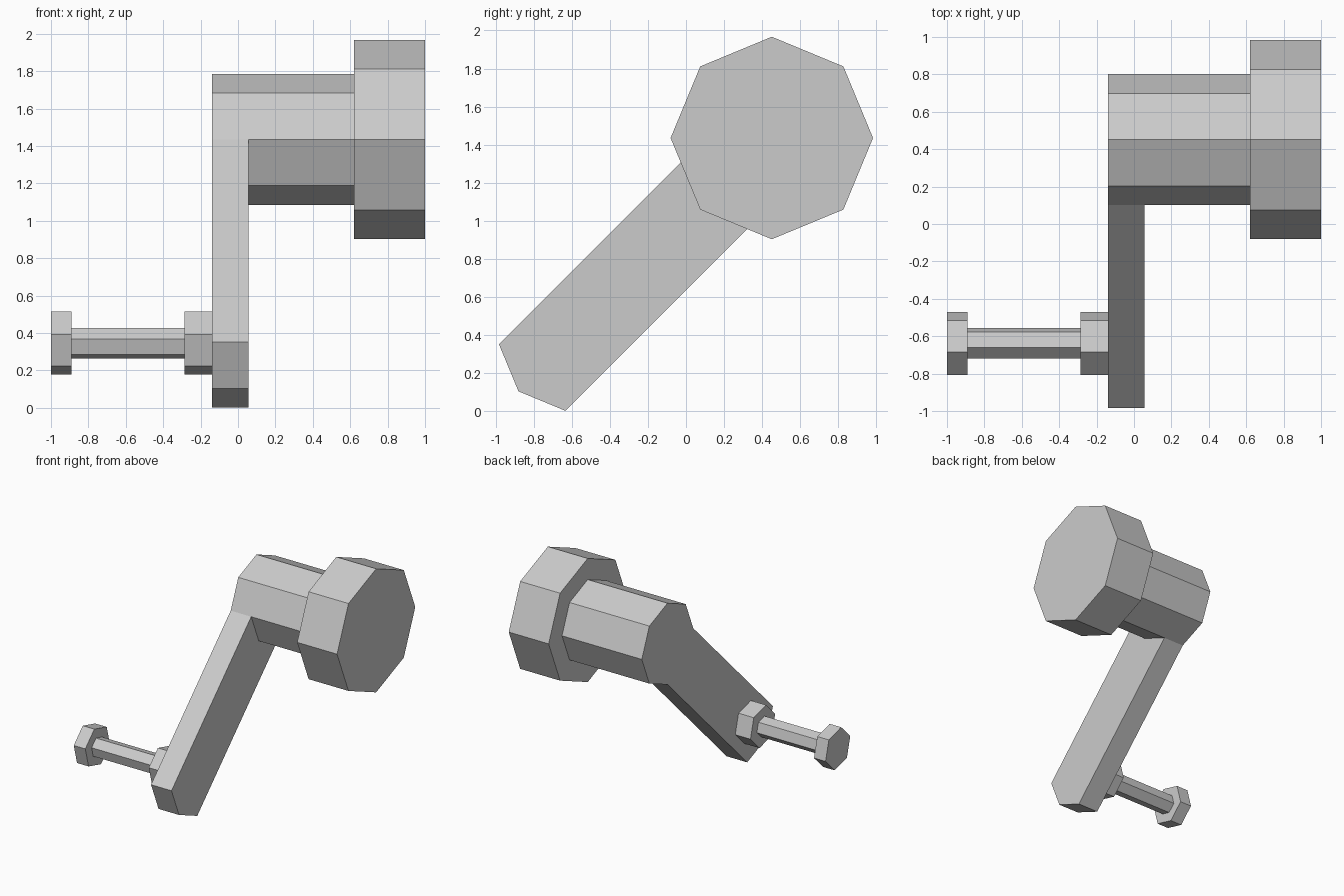
import bpy, bmesh
from math import cos, sin, radians, tau

if "Cube" in bpy.data.objects:
    bpy.data.objects.remove(bpy.data.objects["Cube"])


def stepped_prism(n, start, cy, cz, profile):
    """Flat-sided bar along x; profile lists (x, radius). Returns bmesh and side faces per section."""
    bm = bmesh.new()
    a0 = radians(start)
    rings = [[bm.verts.new((x, cy + r * cos(a0 + tau * i / n), cz + r * sin(a0 + tau * i / n)))
              for i in range(n)] for x, r in profile]
    sides = [[bm.faces.new((a[i], a[(i + 1) % n], b[(i + 1) % n], b[i])) for i in range(n)]
             for a, b in zip(rings, rings[1:])]
    bm.faces.new(rings[0])
    bm.faces.new(rings[-1])
    return bm, sides


def finish(bm, name):
    bmesh.ops.recalc_face_normals(bm, faces=bm.faces[:])
    mesh = bpy.data.meshes.new(name)
    bm.to_mesh(mesh)
    bm.free()
    obj = bpy.data.objects.new(name, mesh)
    bpy.context.collection.objects.link(obj)
    return obj


# Octagonal shaft with wide head; the arm is pulled out of two hub facets
bm, sides = stepped_prism(8, 0, 0.451, 1.435,
                          [(-0.14, 0.35), (0.055, 0.35), (0.62, 0.35), (0.62, 0.532), (1.0, 0.532)])
out = bmesh.ops.extrude_face_region(bm, geom=sides[0][4:6])
moved = [g for g in out["geom"] if isinstance(g, bmesh.types.BMVert)]
bmesh.ops.translate(bm, verts=moved, vec=(0, -1.084, -1.084))
finish(bm, "crank_arm_and_shaft")

# Hexagonal pedal spindle with a flange at each end
bm, _ = stepped_prism(6, 45, -0.638, 0.346,
                      [(-1.0, 0.174), (-0.89, 0.174), (-0.89, 0.085),
                       (-0.285, 0.085), (-0.285, 0.174), (-0.14, 0.174)])
finish(bm, "pedal_spindle")
